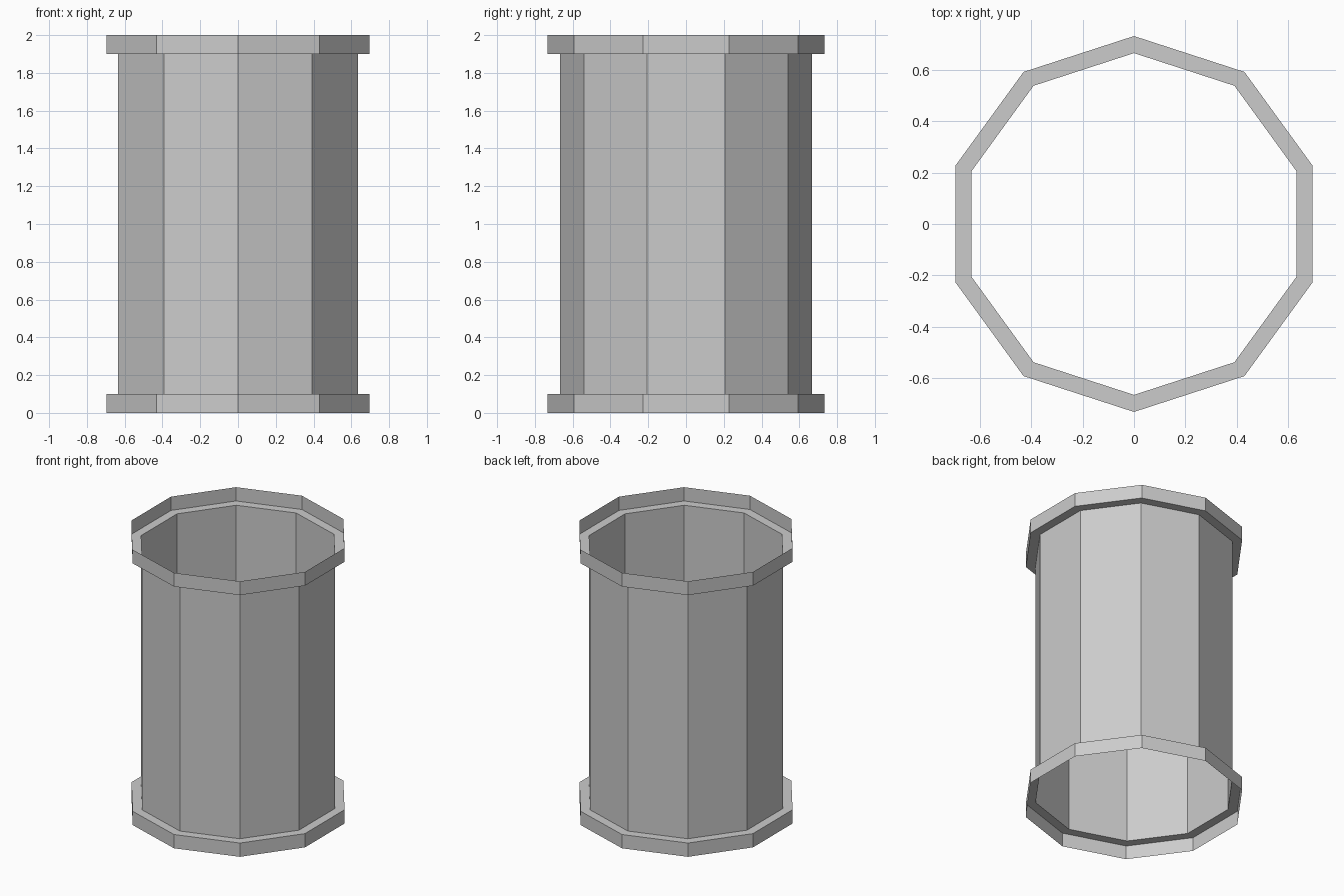
import bpy, bmesh
from math import sin, cos, pi

if "Cube" in bpy.data.objects:
    bpy.data.objects.remove(bpy.data.objects["Cube"])

SIDES = 10
R_BODY, R_RIM = 0.6667, 0.7333


def revolve(name, profile):
    """Sweep an open (radius, z) profile round z as a thin ten-sided shell."""
    bm = bmesh.new()
    rings = [[bm.verts.new((r * sin(2 * pi * i / SIDES), r * cos(2 * pi * i / SIDES), z))
              for i in range(SIDES)] for r, z in profile]
    for a, b in zip(rings, rings[1:]):
        for i in range(SIDES):
            j = (i + 1) % SIDES
            bm.faces.new((a[j], a[i], b[i], b[j]))
    mesh = bpy.data.meshes.new(name)
    bm.to_mesh(mesh)
    bm.free()
    obj = bpy.data.objects.new(name, mesh)
    bpy.context.collection.objects.link(obj)
    return obj


# Open tube wall
revolve("tube_wall", [(R_BODY, 0.1), (R_BODY, 1.9)])

# Stepped collars: a flat ledge plus a thin outer band, open at the ends
revolve("bottom_collar", [(R_RIM, 0.0), (R_RIM, 0.1), (R_BODY, 0.1)])
revolve("top_collar", [(R_BODY, 1.9), (R_RIM, 1.9), (R_RIM, 2.0)])
